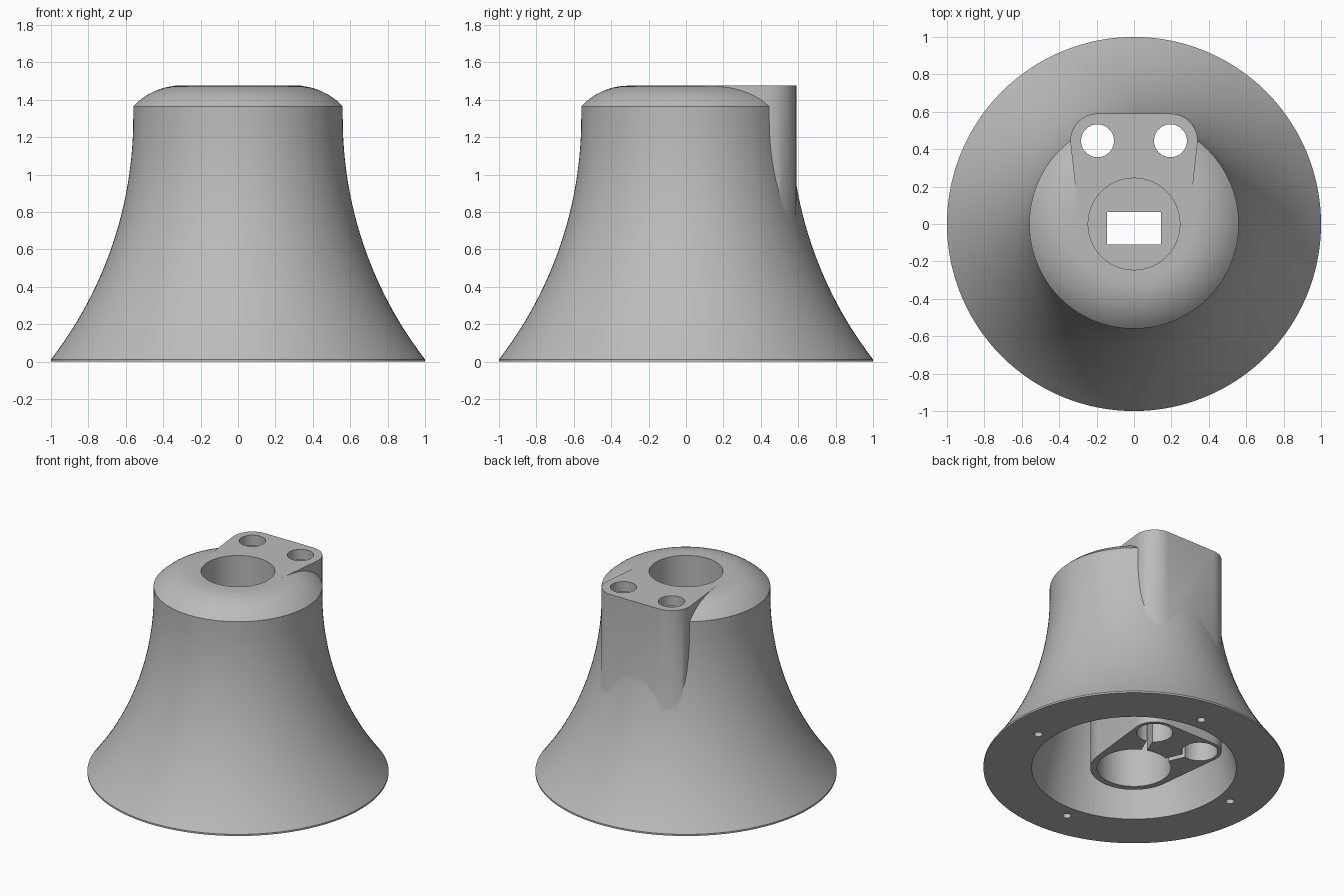
import bpy, bmesh, math
from mathutils import Matrix, Vector

if "Cube" in bpy.data.objects:
    bpy.data.objects.remove(bpy.data.objects["Cube"], do_unlink=True)

HEIGHT = 1.475
LUG_X, LUG_Y = 0.195, 0.445

grey = bpy.data.materials.new("plain grey")
grey.use_nodes = True
grey.diffuse_color = (0.5, 0.5, 0.5, 1)
grey.node_tree.nodes["Principled BSDF"].inputs["Base Color"].default_value = (0.5, 0.5, 0.5, 1)


def finish(bm, name):
    bmesh.ops.recalc_face_normals(bm, faces=bm.faces)
    mesh = bpy.data.meshes.new(name)
    bm.to_mesh(mesh)
    bm.free()
    mesh.materials.append(grey)
    obj = bpy.data.objects.new(name, mesh)
    bpy.context.collection.objects.link(obj)
    return obj


def lathe(name, profile, steps=128):
    """Turn a profile that starts and ends on the axis into a solid."""
    bm = bmesh.new()
    verts = [bm.verts.new((r, 0, z)) for r, z in profile]
    edges = [bm.edges.new(pair) for pair in zip(verts, verts[1:])]
    bmesh.ops.spin(bm, geom=verts + edges, cent=(0, 0, 0), axis=(0, 0, 1),
                   angle=math.tau, steps=steps)
    bmesh.ops.remove_doubles(bm, verts=bm.verts, dist=0.0001)
    return finish(bm, name)


def cylinder(name, x, y, radius, low, high, segments=64):
    bm = bmesh.new()
    bmesh.ops.create_cone(bm, cap_ends=True, segments=segments, radius1=radius, radius2=radius,
                          depth=high - low, matrix=Matrix.Translation((x, y, (low + high) / 2)))
    return finish(bm, name)


def block(name, centre, size, turn=0):
    bm = bmesh.new()
    bmesh.ops.create_cube(bm, size=1, matrix=Matrix.Translation(centre)
                          @ Matrix.Rotation(turn, 4, "Z") @ Matrix.Diagonal((*size, 1)))
    return finish(bm, name)


def rounded_hull(name, circles, low, high, segments=64):
    """Upright prism wrapped around several circles."""
    bm = bmesh.new()
    for x, y, r in circles:
        for i in range(segments):
            a = math.tau * i / segments
            for z in (low, high):
                bm.verts.new((x + r * math.cos(a), y + r * math.sin(a), z))
    result = bmesh.ops.convex_hull(bm, input=bm.verts)
    spare = {g for g in result["geom_interior"] + result["geom_unused"]
             if isinstance(g, bmesh.types.BMVert)}
    bmesh.ops.delete(bm, geom=list(spare), context="VERTS")
    bmesh.ops.dissolve_limit(bm, angle_limit=0.01, verts=bm.verts, edges=bm.edges)
    return finish(bm, name)


def combine(target, tool, operation):
    mod = target.modifiers.new("combine", "BOOLEAN")
    mod.operation, mod.solver, mod.object = operation, "EXACT", tool
    tool.hide_render = True
    bpy.context.view_layer.objects.active = target
    bpy.ops.object.modifier_apply(modifier=mod.name)
    mesh = tool.data
    bpy.data.objects.remove(tool, do_unlink=True)
    bpy.data.meshes.remove(mesh)


# Flared bell with a straight neck and a domed shoulder
flare_top, flare_low, neck = 1.30, 0.012, 0.56
drop, spread = flare_top - flare_low, 1 - neck
arc = (spread ** 2 + drop ** 2) / (2 * spread)
sweep = math.asin(drop / arc)
profile = [(0, 0), (1, 0)]
for i in range(25):
    a = sweep * (1 - i / 24)
    profile.append((neck + arc * (1 - math.cos(a)), flare_top - arc * math.sin(a)))
profile.append((neck, 1.365))
shoulder_r, shoulder_a = 0.40, math.radians(43.5)
for i in range(11):
    t = 1 - i / 10
    a = shoulder_a * t
    profile.append((0.31 + 0.25 * math.sin(a) / math.sin(shoulder_a),
                    HEIGHT - 0.11 * (1 - math.cos(a)) / (1 - math.cos(shoulder_a))))
profile.append((0, HEIGHT))
body = lathe("bell_body", profile)

# Hollow underside
cavity = [(0, -0.1), (0.68, -0.1), (0.68, 0), (0.635, 0.2), (0.585, 0.4), (0.54, 0.6),
          (0.505, 0.8), (0.485, 1.0), (0.475, 1.2), (0.42, 1.3), (0, 1.33)]
combine(body, lathe("cavity_cutter", cavity), "DIFFERENCE")

# Inner column that carries the two rear lugs
column = rounded_hull("column", [(0, 0, 0.29), (LUG_X, LUG_Y, 0.145), (-LUG_X, LUG_Y, 0.145)],
                      0, HEIGHT)
combine(body, column, "UNION")

# Central bore above and below a floor with a rectangular opening
combine(body, cylinder("upper_bore", 0, 0, 0.245, 0.8, 1.6, 96), "DIFFERENCE")
combine(body, cylinder("lower_bore", 0, 0, 0.245, -0.1, 0.72, 96), "DIFFERENCE")
combine(body, block("floor_opening", (0, -0.0225, 0.76), (0.29, 0.175, 0.4)), "DIFFERENCE")

# Lug holes, wider below, each joined to the bore by a narrow slot
for side in (-1, 1):
    x = side * LUG_X
    combine(body, cylinder("lug_hole", x, LUG_Y, 0.088, 1.2, 1.6), "DIFFERENCE")
    combine(body, cylinder("lug_counterbore", x, LUG_Y, 0.12, -0.1, 1.4), "DIFFERENCE")
    middle = Vector((x, LUG_Y, 0)) * 0.62
    middle.z = 0.3
    combine(body, block("wire_slot", middle, (0.26, 0.04, 0.8), math.atan2(LUG_Y, x)),
            "DIFFERENCE")

# Four small screw holes in the base rim
for i in range(4):
    a = math.radians(-5 + 90 * i)
    combine(body, cylinder("screw_hole", 0.777 * math.cos(a), 0.777 * math.sin(a),
                           0.028, -0.1, 0.15, 24), "DIFFERENCE")

# Smooth curves with crisp edges
bpy.ops.object.select_all(action="DESELECT")
body.select_set(True)
bpy.context.view_layer.objects.active = body
bpy.ops.object.shade_smooth_by_angle(angle=math.radians(30))
